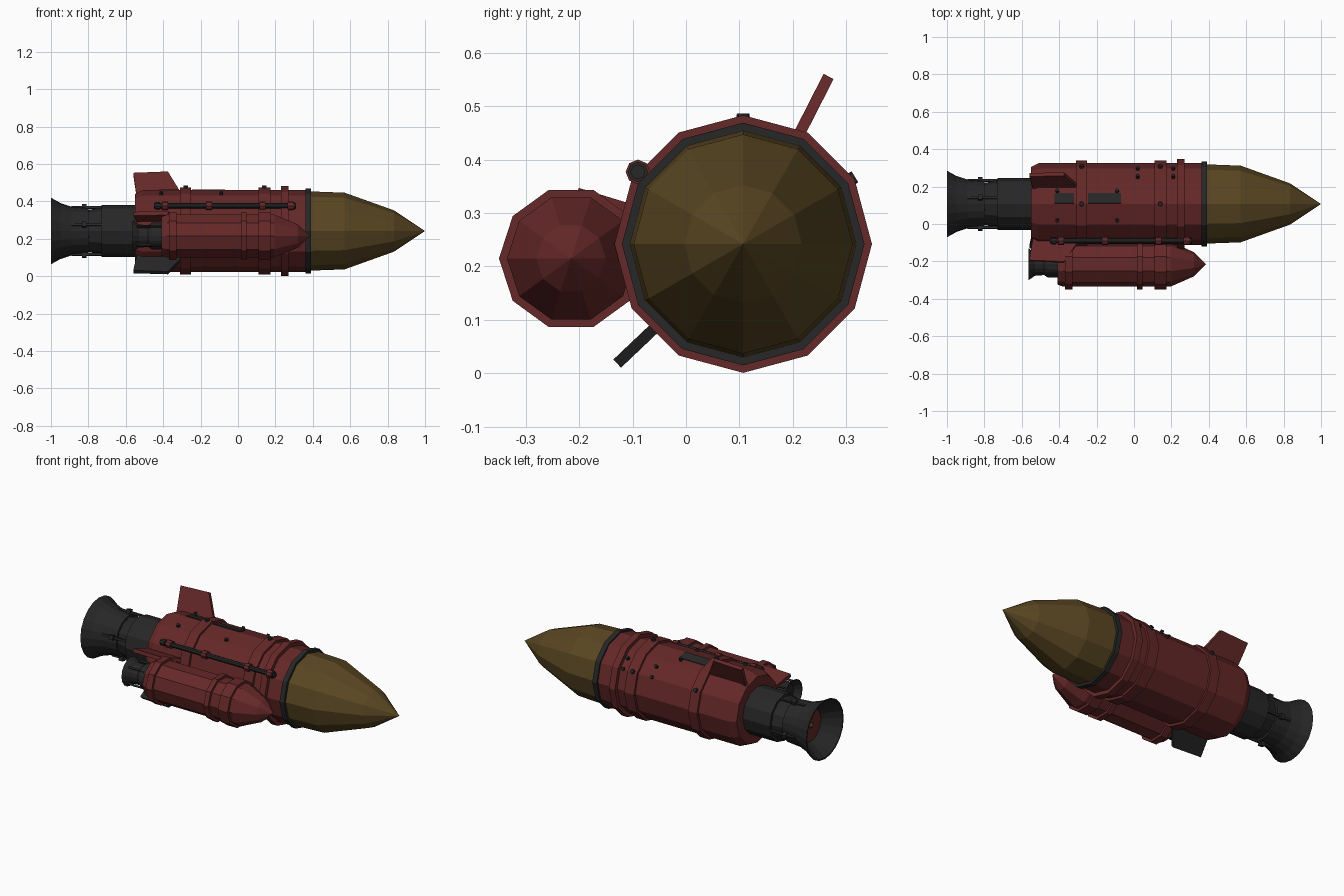
import bpy, bmesh, math
from mathutils import Matrix, Vector

cube = bpy.data.objects.get("Cube")
if cube:
    bpy.data.objects.remove(cube, do_unlink=True)


def material(name, rgb):
    m = bpy.data.materials.new(name)
    m.use_nodes = True
    m.diffuse_color = (*rgb, 1)
    bsdf = m.node_tree.nodes["Principled BSDF"]
    bsdf.inputs["Base Color"].default_value = (*rgb, 1)
    bsdf.inputs["Roughness"].default_value = 0.8
    return m


RED = material("dark red", (0.13, 0.021, 0.021))
BLACK = material("charcoal", (0.02, 0.02, 0.021))
OLIVE = material("olive brown", (0.1, 0.062, 0.016))

MAIN = (0.107, 0.242)      # centre line of the main rocket, as y and z
BOOST = (-0.215, 0.215)    # centre line of the side booster


def finish(name, bm, mat):
    bmesh.ops.recalc_face_normals(bm, faces=bm.faces)
    mesh = bpy.data.meshes.new(name)
    bm.to_mesh(mesh)
    bm.free()
    mesh.materials.append(mat)
    obj = bpy.data.objects.new(name, mesh)
    bpy.context.collection.objects.link(obj)
    return obj


def revolve(name, profile, centre, sides, mat):
    """Turn (x, radius) points around a line along x; closed at both ends."""
    bm = bmesh.new()
    rings = []
    for x, r in profile:
        angles = [math.tau * i / sides for i in range(sides if r else 1)]
        rings.append([bm.verts.new((x, centre[0] + r * math.cos(a),
                                    centre[1] + r * math.sin(a))) for a in angles])
    for a, b in zip(rings, rings[1:]):
        for i in range(sides):
            j = (i + 1) % sides
            if len(a) == 1:
                bm.faces.new((a[0], b[j], b[i]))
            elif len(b) == 1:
                bm.faces.new((a[i], a[j], b[0]))
            else:
                bm.faces.new((a[i], a[j], b[j], b[i]))
    for ring in (rings[0], rings[-1]):
        if len(ring) > 1:
            bm.faces.new(ring)
    return finish(name, bm, mat)


def band(name, x0, x1, r, centre, sides, mat):
    return revolve(name, [(x0, r), (x1, r)], centre, sides, mat)


def slab(name, outline, centre, degrees, thick, mat, shift=0):
    """Extrude an (x, radius) outline sideways, standing out at an angle."""
    a = math.radians(degrees)
    out = Vector((0, math.cos(a), math.sin(a)))
    side = Vector((0, -math.sin(a), math.cos(a)))
    base = Vector((0, *centre))
    bm = bmesh.new()
    ends = [[bm.verts.new(base + Vector((x, 0, 0)) + out * r + side * (shift + s * thick / 2))
             for x, r in outline] for s in (-1, 1)]
    bm.faces.new(ends[0])
    bm.faces.new(ends[1])
    for i in range(len(outline)):
        j = (i + 1) % len(outline)
        bm.faces.new((ends[0][i], ends[0][j], ends[1][j], ends[1][i]))
    return finish(name, bm, mat)


def block(name, x0, x1, r0, r1, centre, degrees, thick, mat, shift=0):
    return slab(name, [(x0, r0), (x1, r0), (x1, r1), (x0, r1)],
                centre, degrees, thick, mat, shift)


# Main hull, its raised bands, and the nose
revolve("main_hull", [(-0.55, 0.198), (-0.51, 0.218), (0.37, 0.218)], MAIN, 12, RED)
for name, x0, x1, r in (("aft_band", -0.31, -0.25, 0.232),
                        ("middle_band", 0.11, 0.175, 0.232),
                        ("front_band", 0.23, 0.27, 0.241)):
    band(name, x0, x1, r, MAIN, 12, RED)
band("nose_collar", 0.36, 0.39, 0.227, MAIN, 12, BLACK)
revolve("nose_cone", [(0.38, 0.212), (0.57, 0.205), (0.835, 0.11), (1.0, 0)], MAIN, 12, OLIVE)

# Main engine: housing, neck and hollow bell
revolve("engine_housing", [(-0.83, 0.108), (-0.73, 0.125), (-0.73, 0.14), (-0.54, 0.14)],
        MAIN, 12, BLACK)
revolve("engine_bell", [(-0.9, 0), (-0.9, 0.1), (-0.95, 0.135), (-1, 0.17), (-1, 0.178),
                        (-0.95, 0.15), (-0.89, 0.13), (-0.8, 0.123), (-0.78, 0)],
        MAIN, 20, BLACK)
band("engine_injector", -0.905, -0.899 - 0.008, 0.095, MAIN, 20, RED)
revolve("injector_spike", [(-0.93, 0), (-0.9, 0.022), (-0.895, 0)], MAIN, 8, OLIVE)
for i in range(4):
    angle = 75 + 90 * i
    block("engine_rod", -0.89, -0.73, 0.124, 0.136, MAIN, angle, 0.012, BLACK)
    block("engine_rod_clamp", -0.835, -0.81, 0.11, 0.146, MAIN, angle, 0.026, BLACK)

# Side booster with raised bands and a faceted nose
revolve("booster_hull", [(-0.41, 0.108), (-0.38, 0.12), (0.195, 0.12), (0.32, 0.065), (0.385, 0)],
        BOOST, 10, RED)
for name, x0, x1 in (("booster_aft_band", -0.37, -0.33), ("booster_middle_band", 0.015, 0.045),
                     ("booster_front_band", 0.11, 0.175)):
    band(name, x0, x1, 0.135, BOOST, 10, RED)

# Booster engine
revolve("booster_engine", [(-0.53, 0), (-0.53, 0.05), (-0.565, 0.08), (-0.565, 0.086),
                           (-0.53, 0.062), (-0.48, 0.058), (-0.46, 0.072), (-0.4, 0.072)],
        BOOST, 16, BLACK)
for i in range(4):
    block("booster_engine_rod", -0.54, -0.41, 0.066, 0.076, BOOST, 45 + 90 * i, 0.009, BLACK)

# Tail fins
for name, angle, tip, mat in (("upper_fin", 63, 0.352, RED), ("side_fin", 163, 0.325, RED),
                              ("lower_fin", 223.5, 0.325, BLACK)):
    outline = [(-0.54, 0.19), (-0.3, 0.19), (-0.3, 0.215), (-0.375, tip), (-0.56, tip - 0.008)]
    slab(name, outline, MAIN, angle, 0.021, mat)

# Booster mounts
for x in (-0.28, 0.14):
    block("booster_mount", x - 0.03, x + 0.03, 0.19, 0.26, MAIN, 185, 0.07, RED)

# Fuel pipe with collars along the hull
PIPE = (-0.09, 0.377)
band("fuel_pipe", -0.45, 0.31, 0.014, PIPE, 8, BLACK)
for x in (-0.39, -0.155, 0.13, 0.28):
    band("pipe_collar", x - 0.016, x + 0.016, 0.023, PIPE, 8, RED)
for x in (-0.43, 0.29):
    band("pipe_end", x - 0.012, x + 0.012, 0.019, PIPE, 8, BLACK)

# Dark panels on the upper hull
for x0, x1 in ((-0.425, -0.32), (-0.245, -0.07)):
    block("hull_panel", x0, x1, 0.205, 0.2145, MAIN, 75, 0.056, BLACK, 0.025)

# Bolts, each placed by position along the hull, angle and height
BOLTS = [(-0.41, 71, .23), (-0.09, 71, .23), (-0.28, 90, .244), (0.14, 90, .244),
         (-0.41, 114, .23), (-0.09, 114, .23), (-0.28, 31, .244), (0.14, 31, .244),
         (0.02, 31, .23), (0.02, 48, .23), (0.21, 31, .23), (0.21, 48, .23)]
bm = bmesh.new()
for x, degrees, top in BOLTS:
    a = math.radians(degrees)
    out = Vector((0, math.cos(a), math.sin(a)))
    place = Matrix.Translation(Vector((x, *MAIN)) + out * (top - 0.015))
    turn = out.to_track_quat('Z', 'Y').to_matrix().to_4x4()
    size = 0.014 if top > 0.24 else 0.011
    bmesh.ops.create_cone(bm, cap_ends=True, segments=8, radius1=size, radius2=size * 0.85,
                          depth=0.03, matrix=place @ turn)
finish("hull_bolts", bm, BLACK)
